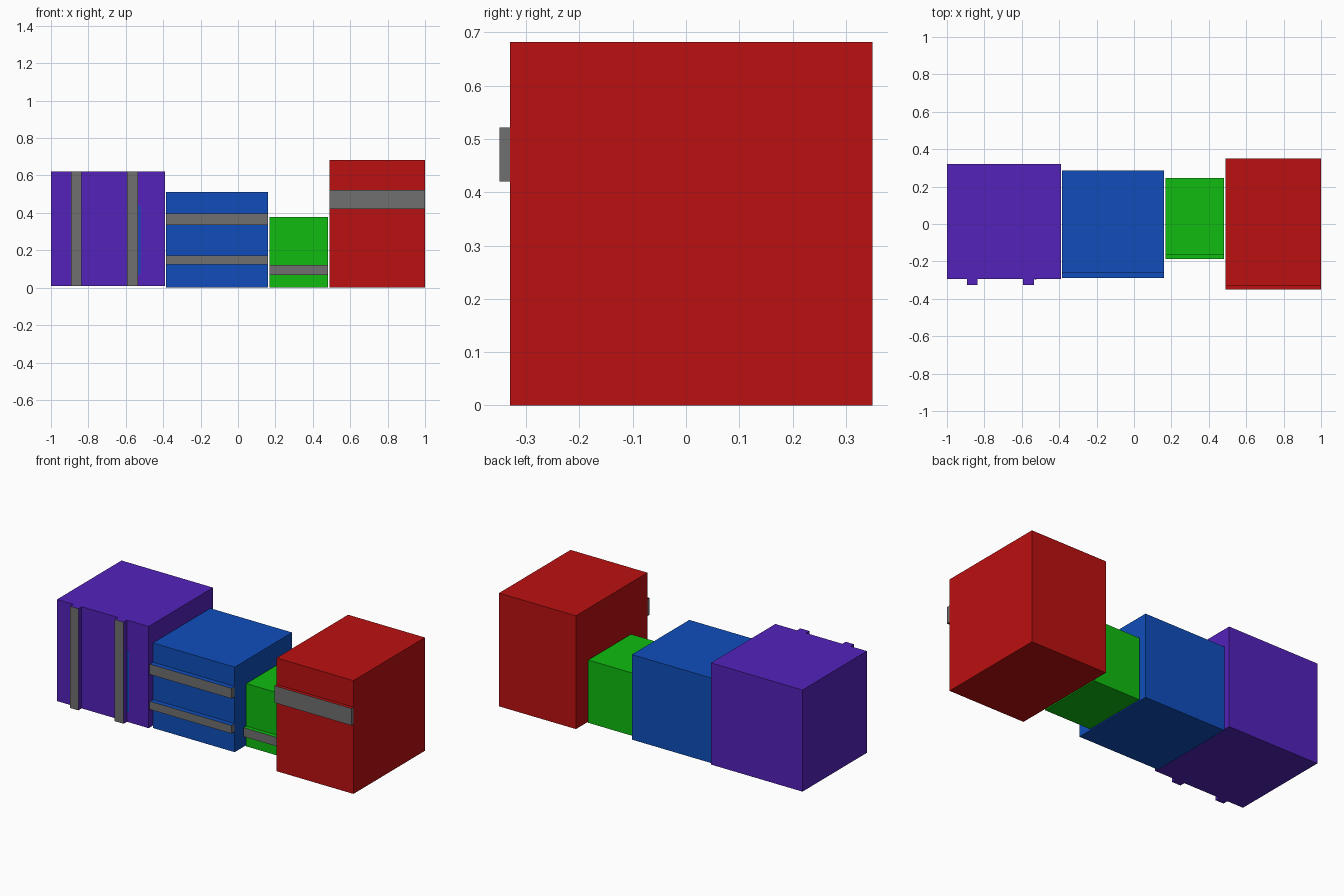
import bpy, bmesh
from mathutils import Vector

if "Cube" in bpy.data.objects:
    bpy.data.objects.remove(bpy.data.objects["Cube"])


def material(name, rgb):
    m = bpy.data.materials.new(name)
    m.diffuse_color = (*rgb, 1)
    m.use_nodes = True
    m.node_tree.nodes["Principled BSDF"].inputs["Base Color"].default_value = m.diffuse_color
    return m


RED = material("red", (0.50, 0.005, 0.005))
GREEN = material("green", (0.005, 0.50, 0.005))
BLUE = material("blue", (0.005, 0.076, 0.50))
PURPLE = material("purple", (0.088, 0.016, 0.50))
GREY = material("grey", (0.16, 0.16, 0.16))


def block(name, x, y, z, base, grey_axes=""):
    """Box from ranges; front faces and/or side faces can be grey."""
    bm = bmesh.new()
    bmesh.ops.create_cube(bm, size=1)
    for v in bm.verts:
        v.co = Vector([r[0] if c < 0 else r[1] for r, c in zip((x, y, z), v.co)])
    bm.normal_update()
    for f in bm.faces:
        n = f.normal
        if ("y" in grey_axes and n.y < -0.5) or ("x" in grey_axes and abs(n.x) > 0.5):
            f.material_index = 1
    me = bpy.data.meshes.new(name)
    bm.to_mesh(me)
    bm.free()
    me.materials.append(base)
    me.materials.append(GREY)
    ob = bpy.data.objects.new(name, me)
    bpy.context.collection.objects.link(ob)
    return ob


# Four boxes: name, colour, x, y, z ranges, strap depth
block("purple_box", (-1.0, -0.39), (-0.293, 0.32), (0.01, 0.622), PURPLE)
block("blue_box", (-0.385, 0.16), (-0.26, 0.286), (0, 0.512), BLUE)
block("green_box", (0.168, 0.48), (-0.162, 0.245), (0, 0.378), GREEN)
block("red_box", (0.488, 1.0), (-0.33, 0.35), (0, 0.682), RED)

# Vertical straps on the purple box
for i, x in enumerate([(-0.892, -0.836), (-0.594, -0.534)]):
    block(f"purple_strap_{i}", x, (-0.325, -0.293), (0.01, 0.622), PURPLE, "y")

# Thin blue mark beside the right strap
block("blue_mark", (-0.531, -0.52), (-0.296, -0.293), (0.07, 0.44), BLUE)

# Horizontal straps on the other boxes
for i, z in enumerate([(0.123, 0.172), (0.334, 0.396)]):
    block(f"blue_strap_{i}", (-0.385, 0.16), (-0.29, -0.26), z, BLUE, "xy")
block("green_strap", (0.168, 0.48), (-0.187, -0.162), (0.068, 0.122), GREEN, "xy")
block("red_strap", (0.488, 1.0), (-0.35, -0.33), (0.42, 0.522), RED, "xy")
